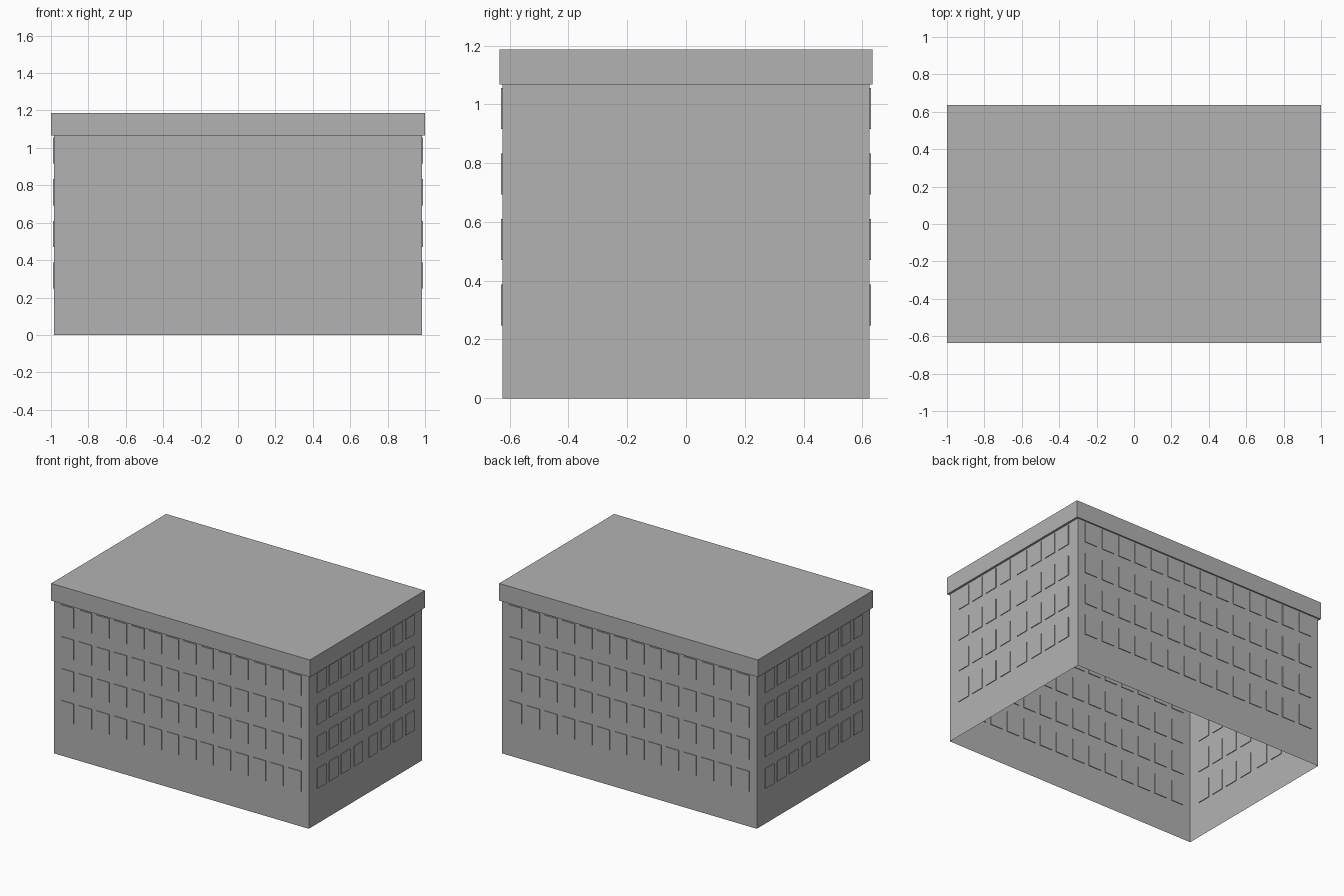
import bpy
import bmesh
from mathutils import Matrix, Vector
from math import pi

cube = bpy.data.objects.get("Cube")
if cube:
    bpy.data.objects.remove(cube, do_unlink=True)

# One flat colour
grey = bpy.data.materials.new("plain grey")
grey.use_nodes = True
colour = (0.448, 0.448, 0.448, 1)
grey.diffuse_color = colour
grey.node_tree.nodes["Principled BSDF"].inputs["Base Color"].default_value = colour

HALF_X, HALF_Y = 0.985, 0.625      # wall planes
WALL_TOP, ROOF_TOP = 1.067, 1.187
WIN_W, WIN_H, WIN_D = 0.097, 0.14, 0.01


def add_box(bm, centre, size, turn=Matrix()):
    matrix = turn @ Matrix.Translation(centre) @ Matrix.Diagonal((*size, 1))
    return bmesh.ops.create_cube(bm, size=1, matrix=matrix)["verts"]


def finish(bm, name):
    mesh = bpy.data.meshes.new(name)
    bm.to_mesh(mesh)
    bm.free()
    mesh.materials.append(grey)
    obj = bpy.data.objects.new(name, mesh)
    bpy.context.collection.objects.link(obj)
    return obj


# Walls: thin shell, open at the bottom and closed by the roof
bm = bmesh.new()
add_box(bm, Vector((0, 0, WALL_TOP / 2)), (2 * HALF_X, 2 * HALF_Y, WALL_TOP))
caps = [f for f in bm.faces if abs(f.normal.z) > 0.5]
bmesh.ops.delete(bm, geom=caps, context="FACES_ONLY")
finish(bm, "walls")

# Overhanging flat roof
bm = bmesh.new()
add_box(bm, Vector((0, 0, (WALL_TOP + ROOF_TOP) / 2)),
        (2.0, 1.27, ROOF_TOP - WALL_TOP))
finish(bm, "roof")

# Windows: shallow panels set through each wall, mirrored about its middle
long_side = [0.067, 0.2, 0.335, 0.47, 0.605, 0.74, 0.879]
short_side = [0.08, 0.221, 0.355, 0.488]
sides = [("front", 0, HALF_Y, long_side), ("left", 1, HALF_X, short_side),
         ("back", 2, HALF_Y, long_side), ("right", 3, HALF_X, short_side)]
for name, quarter, distance, columns in sides:
    bm = bmesh.new()
    turn = Matrix.Rotation(quarter * pi / 2, 4, "Z")
    for row in range(4):
        z = 0.317 + 0.223 * row
        for offset in columns:
            for sign in (-1, 1):
                add_box(bm, Vector((sign * offset, -distance, z)),
                        (WIN_W, WIN_D, WIN_H), turn)
    finish(bm, name + "_windows")
